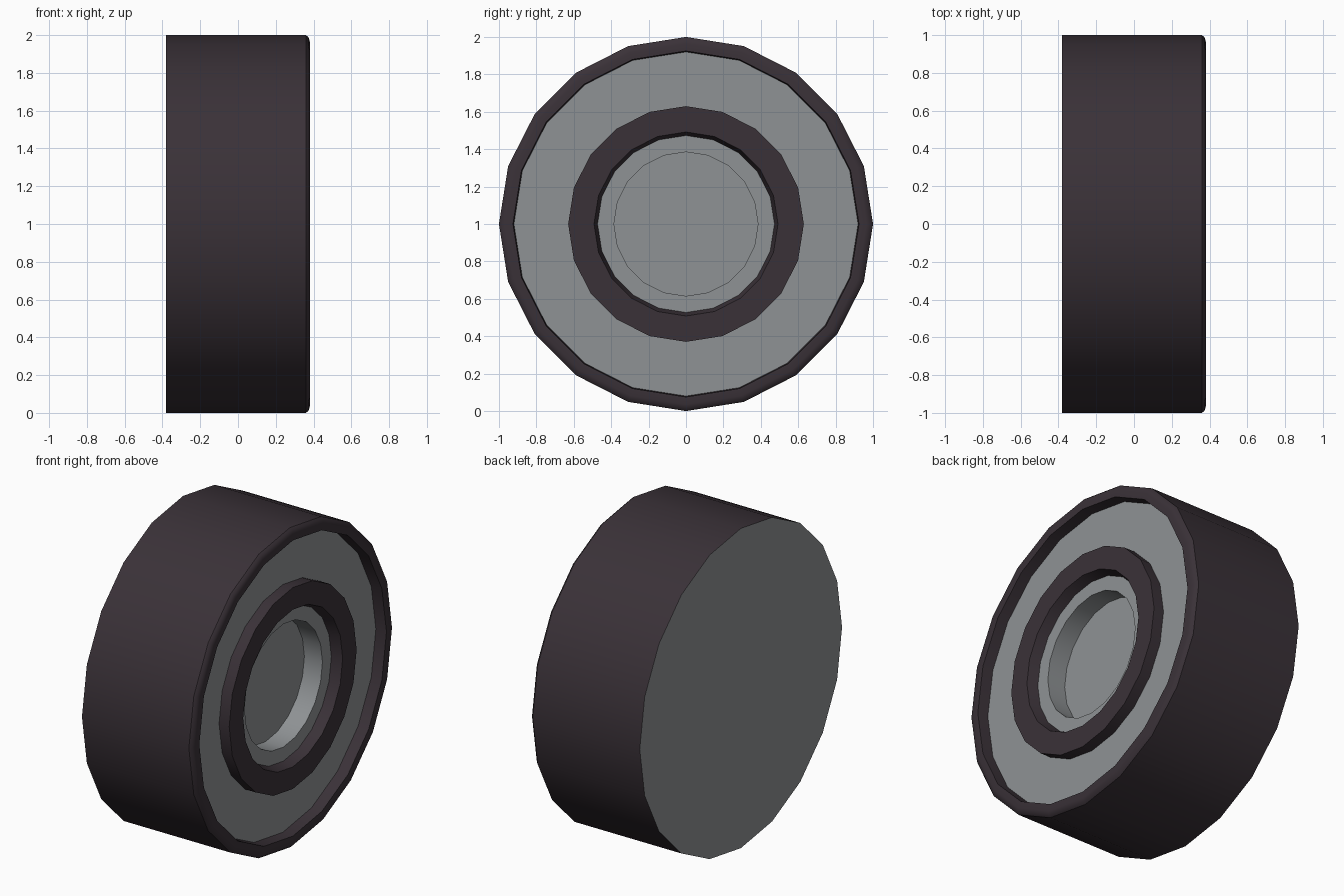
import bpy, bmesh, math

if "Cube" in bpy.data.objects:
    bpy.data.objects.remove(bpy.data.objects["Cube"])

SIDES = 20

def material(name, rgb):
    m = bpy.data.materials.new(name)
    m.diffuse_color = (*rgb, 1.0)
    m.use_nodes = True
    m.node_tree.nodes["Principled BSDF"].inputs["Base Color"].default_value = m.diffuse_color
    return m

rubber = material("dark rubber", (0.042, 0.031, 0.039))
metal = material("grey metal", (0.275, 0.29, 0.30))

def lathe(name, profile, mat):
    """Spin (x, radius) points around the axle; radius 0 caps an end.
    Points run from the back to the front so faces point outwards."""
    bm = bmesh.new()
    rings = []
    for x, r in profile:
        if r == 0:
            rings.append(None)
            continue
        angles = [2 * math.pi * i / SIDES for i in range(SIDES)]
        rings.append([bm.verts.new((x, r * math.cos(a), 1 + r * math.sin(a))) for a in angles])
    for a, b in zip(rings, rings[1:]):
        if a is None:
            bm.faces.new(b[::-1])
        elif b is None:
            bm.faces.new(a)
        else:
            for i in range(SIDES):
                j = (i + 1) % SIDES
                bm.faces.new((a[i], a[j], b[j], b[i]))
    me = bpy.data.meshes.new(name)
    bm.to_mesh(me)
    bm.free()
    me.materials.append(mat)
    ob = bpy.data.objects.new(name, me)
    bpy.context.collection.objects.link(ob)
    bpy.context.view_layer.objects.active = ob
    ob.select_set(True)
    return ob

# Flat back of the wheel
lathe("wheel_back", [(-0.38, 0), (-0.38, 1.0)], metal)
# Tyre: tread, rounded front shoulder, lip and inner wall
lathe("tyre", [(-0.38, 1.0), (0.36, 1.0), (0.374, 0.988), (0.38, 0.965),
               (0.38, 0.925), (0.31, 0.92)], rubber)
# Recessed wheel face
lathe("wheel_face", [(0.31, 0.92), (0.31, 0.63)], metal)
# Raised ring around the hub
lathe("hub_ring", [(0.31, 0.63), (0.38, 0.63), (0.38, 0.492), (0.315, 0.473)], rubber)
# Hub with its round pocket
lathe("hub_cup", [(0.315, 0.473), (0.315, 0.385), (0.19, 0.385), (0.19, 0)], metal)

bpy.ops.object.shade_smooth_by_angle(angle=math.radians(35))
